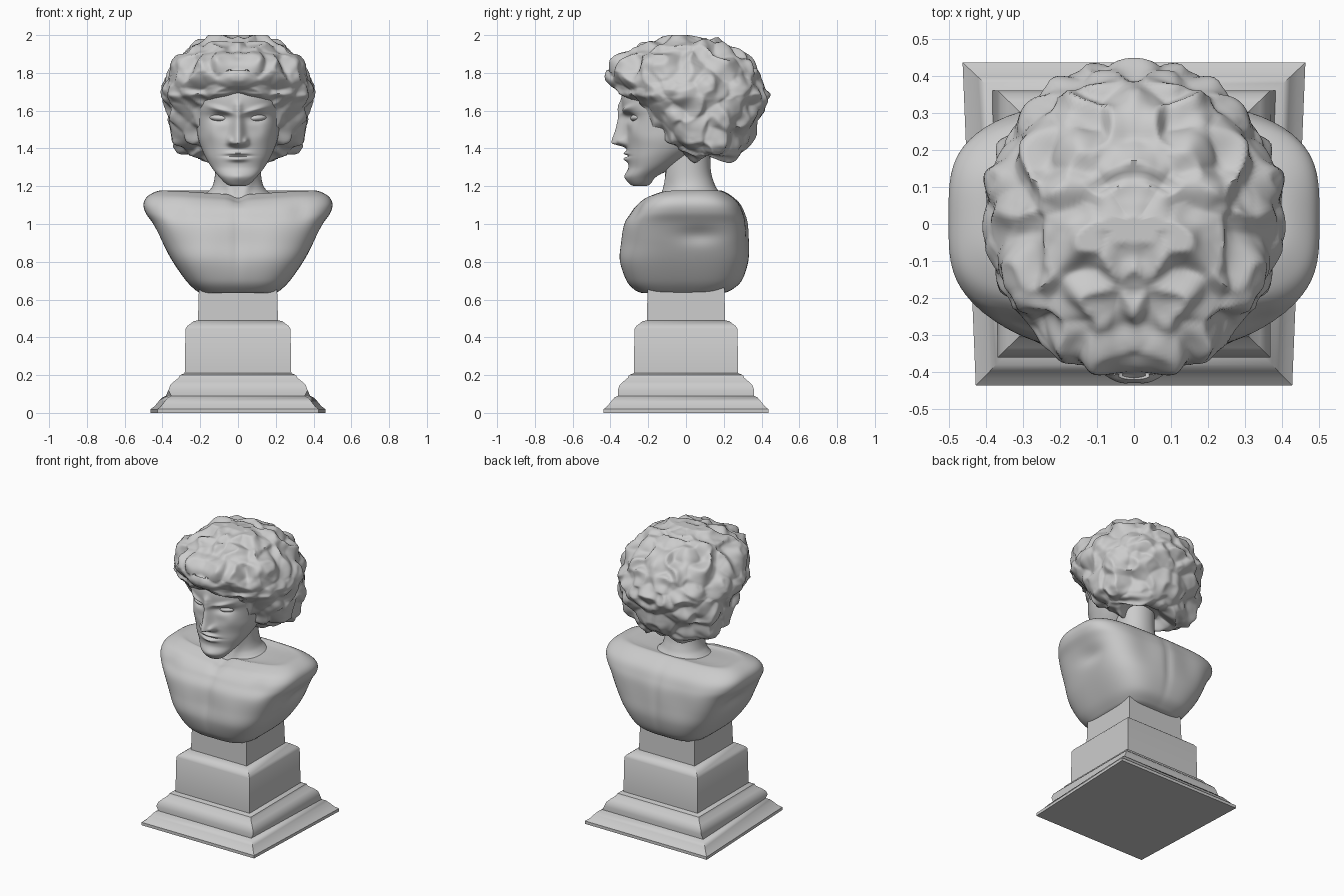
import bpy, bmesh, math
from mathutils import Vector, noise

if "Cube" in bpy.data.objects:
    bpy.data.objects.remove(bpy.data.objects["Cube"])


def g(u):
    return math.exp(-u * u)


def skin(name, rings, angle=35):
    """Bridge a stack of closed point rings into one capped solid."""
    bm = bmesh.new()
    rows = [[bm.verts.new(p) for p in r] for r in rings]
    n = len(rows[0])
    for a, b in zip(rows, rows[1:]):
        for i in range(n):
            j = (i + 1) % n
            bm.faces.new((a[i], a[j], b[j], b[i]))
    bm.faces.new(rows[0][::-1])
    bm.faces.new(rows[-1])
    bmesh.ops.recalc_face_normals(bm, faces=bm.faces[:])
    me = bpy.data.meshes.new(name)
    bm.to_mesh(me)
    bm.free()
    ob = bpy.data.objects.new(name, me)
    bpy.context.collection.objects.link(ob)
    bpy.ops.object.select_all(action='DESELECT')
    ob.select_set(True)
    bpy.context.view_layer.objects.active = ob
    bpy.ops.object.shade_smooth_by_angle(angle=math.radians(angle))
    return ob


def smooth_keys(keys, sub):
    """Catmull-Rom through the section keys."""
    k = [keys[0]] + keys + [keys[-1]]
    out = []
    for i in range(1, len(k) - 2):
        for s in range(sub):
            t = s / sub
            out.append([0.5 * (2 * b + (c - a) * t + (2 * a - 5 * b + 4 * c - d) * t * t
                               + (3 * b - a - 3 * c + d) * t ** 3)
                        for a, b, c, d in zip(*k[i - 1:i + 3])])
    return out + [list(keys[-1])]


def organic(name, keys, sub, n, power, sculpt=None, angle=60):
    """Loft superellipse sections (z, half width, front y, back y), then sculpt."""
    rings = []
    for z, w, yf, yb in smooth_keys(keys, sub):
        ring = []
        for i in range(n):
            a = 2 * math.pi * i / n
            c, s = math.cos(a), math.sin(a)
            r = (abs(c) ** power + abs(s) ** power) ** (-1 / power)
            p = Vector((w * r * c, (yf + yb) / 2 + (yb - yf) / 2 * r * s, z))
            ring.append(sculpt(p) if sculpt else p)
        rings.append(ring)
    return skin(name, rings, angle)


# Stepped square pedestal with moulded base, the foot slightly wider at the back
profile = [(0, .445), (.02, .445), (.035, .425), (.06, .405), (.08, .388), (.09, .368),
           (.12, .368), (.145, .36), (.165, .34), (.185, .315), (.2, .308), (.21, .282),
           (.445, .278), (.46, .268), (.485, .235), (.49, .212), (.66, .207)]
skin("pedestal", [[(w * sx * (1 + .04 * sy * (z < .1)), w * sy * .98, z)
                   for sx, sy in ((1, 1), (-1, 1), (-1, -1), (1, -1))]
                  for z, w in profile], 42)


# Armless chest and shoulders
def chest(p):
    x, y, z = p
    ax = abs(x)
    top = max(0, min(1, (z - 1.08) / .08))
    p.y += math.copysign(.009, -y) * g(x / .025) * g((z - .95) / .2)
    if y < 0:
        p.y -= .012 * g((ax - .17) / .11) * g((z - .88) / .12)
        p.z -= .02 * g(x / .035) * top
        p.y += .012 * g((ax - .33) / .05) * g((z - 1.07) / .06)
    else:
        p.y -= .012 * g((ax - .17) / .1) * g((z - .98) / .14)
    p.z -= .022 * g(x / .27) * g((y + .17) / .16) * top
    p.x *= 1 - .05 * g((z - .94) / .045) * g((y - .07) / .11)
    return p


organic("torso", [(.635, .2, -.235, .2), (.65, .225, -.27, .24), (.7, .275, -.315, .295),
                  (.8, .345, -.345, .33), (.9, .4, -.335, .335), (1.0, .45, -.324, .33),
                  (1.06, .49, -.29, .312), (1.11, .5, -.255, .285), (1.15, .475, -.21, .24),
                  (1.177, .415, -.14, .19), (1.175, .34, -.12, .16), (1.17, .25, -.1, .13),
                  (1.165, .1, -.05, .06)], 7, 128, 3.6, chest)


# Neck flaring into the shoulders, with slanted muscle ridges
def neck_muscle(p):
    if p.y < 0:
        p.y -= .012 * g((abs(p.x) - .03 - .35 * max(0, p.z - 1.15)) / .025)
    return p


organic("neck", [(1.08, .25, -.16, .22), (1.14, .2, -.13, .2), (1.175, .155, -.118, .172),
                 (1.215, .13, -.112, .15), (1.3, .12, -.11, .13), (1.5, .12, -.1, .13)],
        6, 64, 2.1, neck_muscle)


# Face
def face(p):
    x, y, z = p
    if y > -.12:
        return p
    ax = abs(x)
    t = max(0, min(1, (1.62 - z) / .19))
    fall = g((z - 1.43) / .018) if z < 1.43 else g((z - 1.62) / .03) if z > 1.62 else 1
    d = (.022 + .058 * t) * fall * g(x / (.022 + .016 * t))           # nose
    d += .024 * g((ax - .042) / .014) * g((z - 1.44) / .018)          # nostril wings
    d -= .026 * g((ax - .095) / .05) * g((z - 1.563) / .024)          # eye sockets
    d += .017 * g((ax - .09) / .065) * g((z - 1.603 - .3 * (ax - .09)) / .015)   # brows
    d += .01 * g((ax - .145) / .04) * g((z - 1.49) / .04)             # cheekbones
    d += .018 * g(x / .05) * g((z - 1.375) / .01)                     # upper lip
    d += .02 * g(x / .045) * g((z - 1.343) / .012)                    # lower lip
    d -= .012 * g(x / .06) * g((z - 1.36) / .005)                     # mouth line
    d += .008 * g(x / .04) * g((z - 1.25) / .025)                     # chin
    p.y -= d
    return p


organic("head", [(1.2, .03, -.27, -.215), (1.21, .06, -.295, -.19), (1.25, .1, -.318, -.15),
                 (1.3, .14, -.305, -.07), (1.35, .17, -.312, .01), (1.4, .193, -.313, .08),
                 (1.45, .21, -.317, .12), (1.5, .218, -.315, .14), (1.57, .224, -.322, .15),
                 (1.62, .226, -.338, .15), (1.7, .22, -.335, .15), (1.78, .18, -.28, .13)],
        12, 200, 2.1, face)

# Almond eyes, mirrored
for side, label in ((-1, "left"), (1, "right")):
    bpy.ops.mesh.primitive_uv_sphere_add(segments=24, ring_count=12, radius=1,
                                         location=(side * .1, -.256, 1.562))
    eye = bpy.context.object
    eye.name = label + "_eye"
    eye.scale = (.055, .037, .021)
    eye.rotation_euler = (0, side * -.08, side * .35)
    bpy.ops.object.shade_smooth()


# Mass of curls: symmetric cell lumps with twisted ridges
def curls(p):
    q = Vector((math.sqrt(p.x ** 2 + .0002), p.y, p.z))
    q = q + .035 * noise.noise_vector(q * 7)
    lump = .5 - noise.voronoi(q * 7.5)[0][0]
    ridge = .4 - abs(noise.noise(q * 9 + Vector((3, 1, 7))))
    fine = noise.noise(q * 20)
    d = (p - Vector((0, 0, 1.64))).normalized()
    p = p + d * (.06 * lump + .05 * ridge + .006 * fine + .002)
    # hairline arches up over the middle of the forehead
    if p.y < -.2 and p.z < 1.8:
        p.z += .02 * g(p.x / .17) * min(1, (-.2 - p.y) / .1)
    p.z = min(p.z, 2.0)
    return p


organic("curly_hair", [(1.41, .1, .03, .15), (1.36, .2, .03, .21), (1.365, .28, 0, .27),
                       (1.42, .325, -.1, .31), (1.5, .352, -.185, .355), (1.58, .37, -.235, .39),
                       (1.645, .382, -.285, .41), (1.695, .382, -.355, .412), (1.76, .372, -.41, .395),
                       (1.84, .338, -.39, .348), (1.91, .28, -.315, .275), (1.96, .2, -.21, .18),
                       (1.985, .09, -.1, .08), (1.988, .004, -.01, .01)], 10, 220, 1.98, curls)
